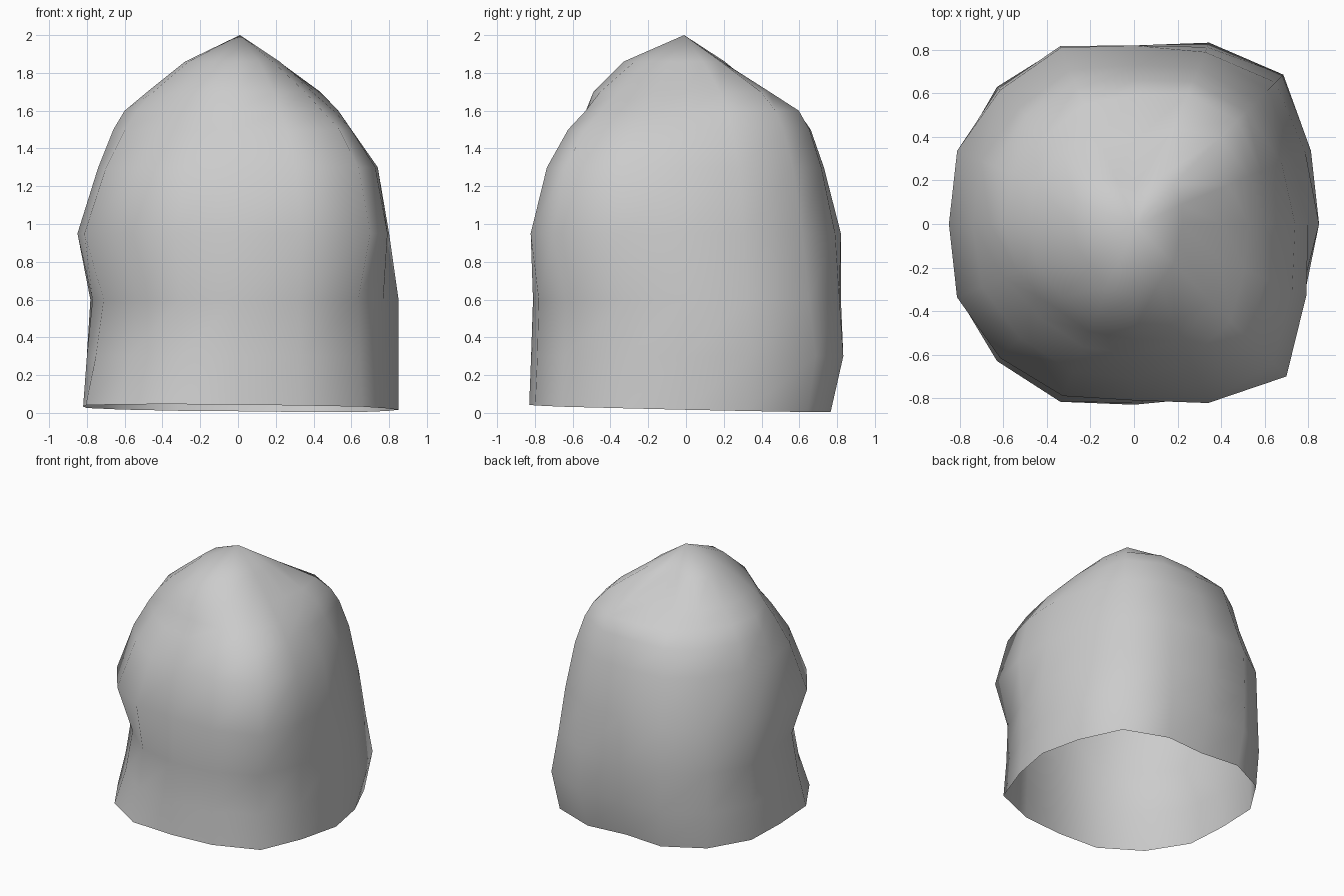
import bpy
import bmesh
from math import cos, sin, pi

if "Cube" in bpy.data.objects:
    bpy.data.objects.remove(bpy.data.objects["Cube"], do_unlink=True)

# Plain stone colour
stone = bpy.data.materials.new("stone_grey")
stone.use_nodes = True
grey = (0.6, 0.6, 0.6, 1.0)
stone.diffuse_color = grey
stone.node_tree.nodes["Principled BSDF"].inputs["Base Color"].default_value = grey

# Height of each ring, and its radius in eight directions
# (left, back left, back, back right, right, front right, front, front left)
RINGS = [
    (0.02, (.85, .91, .74, .87, .82, .89, .83, .93)),
    (0.30, (.85, .97, .81, .89, .80, .81, .82, .91)),
    (0.60, (.85, .92, .82, .88, .77, .76, .81, .90)),
    (0.95, (.80, .87, .82, .87, .85, .87, .81, .99)),
    (1.30, (.74, .80, .73, .75, .74, .74, .71, .90)),
    (1.50, (.60, .73, .66, .70, .66, .61, .60, .76)),
    (1.60, (.53, .67, .59, .57, .60, .53, .53, .63)),
    (1.70, (.41, .56, .38, .47, .48, .47, .49, .50)),
    (1.86, (.22, .26, .16, .28, .28, .28, .33, .26)),
]
# Fullness of the wall halfway between those directions
FULLNESS = (.96, 1.01, 1.04, 1.02, 1.02, 1.03, .98, .95)
SEGMENTS = 16


def radius_at(radii, step):
    """Radius for one segment, curved smoothly between the listed directions."""
    i, odd = divmod(step, 2)
    if not odd:
        return radii[i]
    a, b, c, d = (radii[(i + k) % len(radii)] for k in (-1, 0, 1, 2))
    return FULLNESS[i] * (9 * (b + c) - a - d) / 16


def add_ring(bm, height, radii, is_rim):
    ring = []
    for step in range(SEGMENTS):
        angle = 2 * pi * step / SEGMENTS
        r = radius_at(radii, step)
        x, y = r * cos(angle), r * sin(angle)
        # The open rim is slightly tilted
        z = 0.025 - 0.022 * y - 0.01 * x if is_rim else height
        ring.append(bm.verts.new((x, y, max(z, 0))))
    return ring


# Lumpy dome, open underneath
bm = bmesh.new()
rings = [add_ring(bm, z, radii, n == 0) for n, (z, radii) in enumerate(RINGS)]
for low, high in zip(rings, rings[1:]):
    for s in range(SEGMENTS):
        t = (s + 1) % SEGMENTS
        bm.faces.new((low[s], low[t], high[t], high[s]))

# Pointed top
tip = bm.verts.new((0.01, -0.01, 2))
for s in range(SEGMENTS):
    bm.faces.new((rings[-1][s], rings[-1][(s + 1) % SEGMENTS], tip))

for face in bm.faces:
    face.smooth = True
mesh = bpy.data.meshes.new("rock_dome")
bm.to_mesh(mesh)
bm.free()
mesh.materials.append(stone)
dome = bpy.data.objects.new("rock_dome", mesh)
bpy.context.collection.objects.link(dome)
